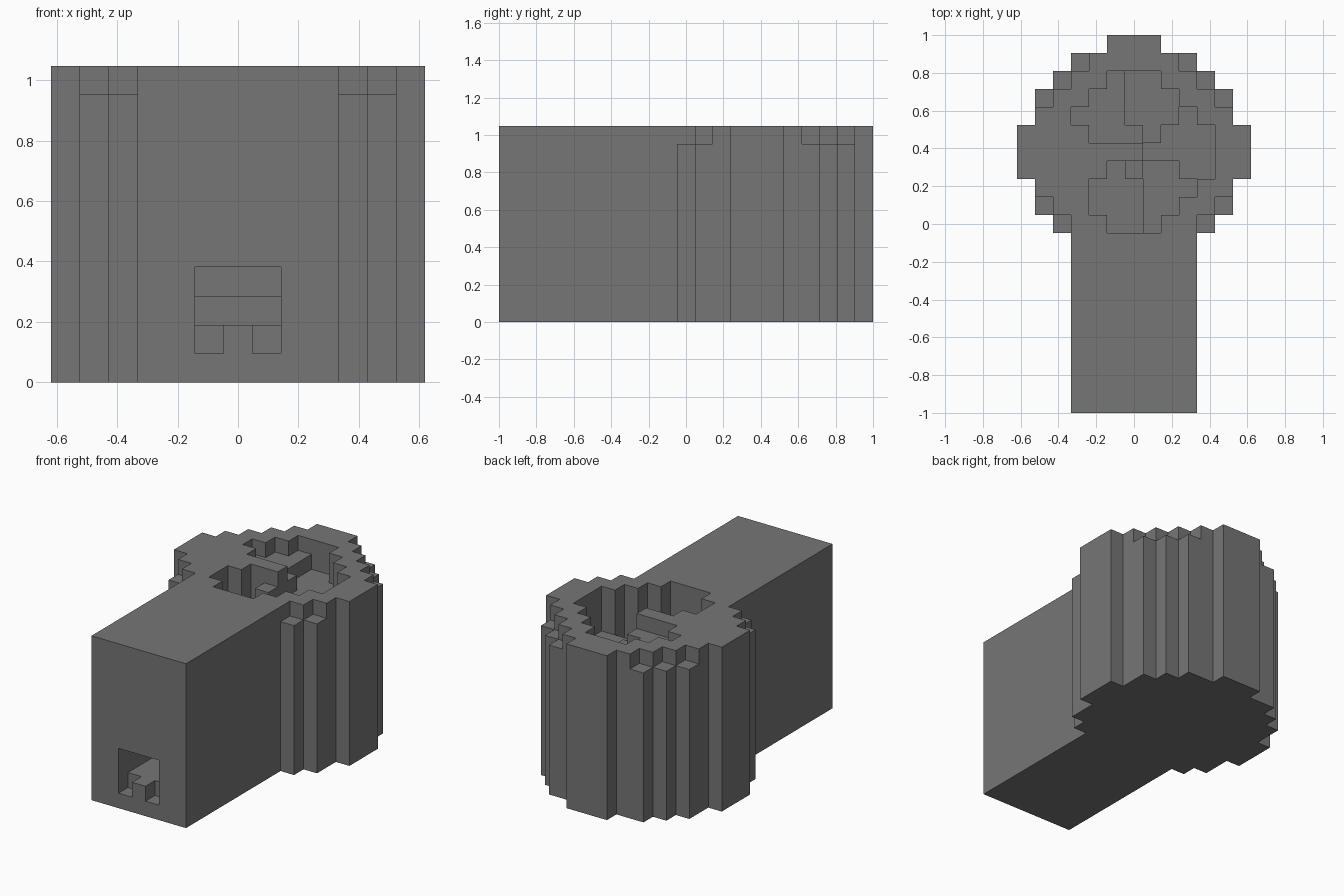
import bpy
import bmesh
from mathutils import Vector

cube = bpy.data.objects.get("Cube")
if cube:
    bpy.data.objects.remove(cube, do_unlink=True)

UNIT = 2 / 21          # edge of one building block
HEIGHT = 11            # blocks
LENGTH = 21

stone = bpy.data.materials.new("dark_grey_stone")
stone.use_nodes = True
grey = (0.18, 0.18, 0.182, 1)
stone.diffuse_color = grey
stone.node_tree.nodes["Principled BSDF"].inputs["Base Color"].default_value = grey


def fill(cells, x0, x1, y0, y1, z0, z1):
    """Add an inclusive-exclusive box of blocks."""
    cells.update((x, y, z) for x in range(x0, x1)
                 for y in range(y0, y1) for z in range(z0, z1))


def carve(cells, x0, x1, y0, y1, z0, z1):
    """Remove a box of blocks."""
    hole = set()
    fill(hole, x0, x1, y0, y1, z0, z1)
    cells -= hole


def build(name, cells):
    """Skin the blocks with their exposed faces only."""
    bm = bmesh.new()
    corners = {}

    def corner(p):
        key = tuple(round(c * 2) for c in p)
        if key not in corners:
            corners[key] = bm.verts.new((p.x * UNIT, (p.y - LENGTH / 2) * UNIT, p.z * UNIT))
        return corners[key]

    for cell in cells:
        centre = Vector((cell[0], cell[1] + 0.5, cell[2] + 0.5))
        for axis in range(3):
            for sign in (-1, 1):
                near = list(cell)
                near[axis] += sign
                if tuple(near) in cells:
                    continue
                n, u, v = Vector(), Vector(), Vector()
                n[axis] = sign / 2
                u[(axis + 1) % 3] = 0.5
                v[(axis + 2) % 3] = sign / 2
                bm.faces.new([corner(centre + n + a * u + b * v)
                              for a, b in ((-1, -1), (1, -1), (1, 1), (-1, 1))])
    mesh = bpy.data.meshes.new(name)
    bm.to_mesh(mesh)
    bm.free()
    mesh.materials.append(stone)
    obj = bpy.data.objects.new(name, mesh)
    bpy.context.collection.objects.link(obj)
    return obj


blocks = set()

# Long passage block
fill(blocks, -3, 4, 0, 11, 0, HEIGHT)

# Round tower: half width of each row, from the passage to the back
for row, half in enumerate((4, 5, 5, 6, 6, 6, 5, 5, 4, 3, 1)):
    fill(blocks, -half, half + 1, 10 + row, 11 + row, 0, HEIGHT)

# Notched corner columns, one block lower than the rim
for side in (-1, 1):
    for x, y in ((4, 10), (5, 11), (5, 17), (4, 18), (3, 19)):
        blocks.discard((side * x, y, HEIGHT - 1))

# Stair shaft: each landing is a floor level and its (x0, x1, y0, y1) areas
landings = (
    (10, ((-1, 0, 18, 19), (-2, 0, 17, 18), (-3, 0, 16, 17), (-2, 1, 15, 16))),
    (9, ((0, 2, 18, 19), (0, 3, 17, 18), (0, 3, 16, 17), (1, 2, 15, 16))),
    (8, ((3, 4, 16, 17), (2, 5, 15, 16), (1, 5, 14, 15), (3, 5, 13, 14))),
    (7, ((1, 3, 13, 14), (1, 4, 12, 13), (1, 3, 11, 12), (1, 2, 10, 11))),
    (6, ((-1, 0, 13, 14), (-2, 1, 11, 13), (-1, 1, 10, 11))),
    (10, ((0, 1, 13, 14),)),
)
for floor, areas in landings:
    for area in areas:
        carve(blocks, *area, floor, HEIGHT)

# Doorway with a single step, then a rising tunnel
carve(blocks, -1, 2, 0, 1, 1, 4)
blocks.add((0, 0, 1))
carve(blocks, -1, 2, 1, 4, 2, 4)
carve(blocks, -1, 2, 4, 9, 3, 4)

build("stair_tower_with_passage", blocks)
